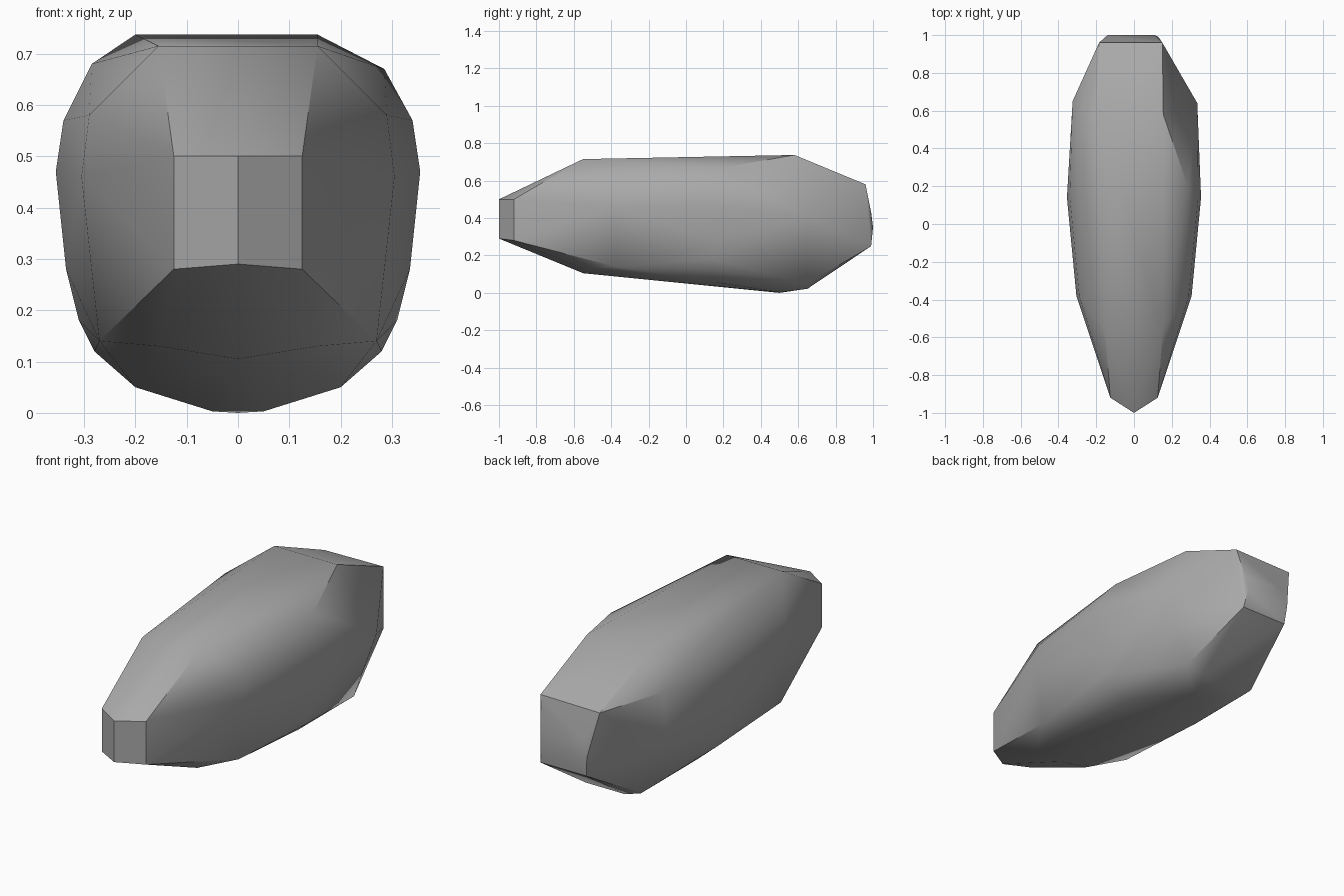
import bpy
import bmesh
import math

default_cube = bpy.data.objects.get("Cube")
if default_cube:
    bpy.data.objects.remove(default_cube, do_unlink=True)


def make_material(name, color):
    material = bpy.data.materials.new(name)
    material.use_nodes = True
    material.diffuse_color = color
    shader = material.node_tree.nodes["Principled BSDF"]
    shader.inputs["Base Color"].default_value = color
    shader.inputs["Roughness"].default_value = 0.8
    return material


def add_section(bm, y, half_profile):
    """Add one cross-section: (half width, height) pairs mirrored across x."""
    for half_width, height in half_profile:
        for side in (-1, 1):
            bm.verts.new((side * half_width, y, height))


def build_stone(name, sections, chips, material):
    """Wrap mirrored sections and a few uneven corners in a faceted skin."""
    bm = bmesh.new()
    for y, half_profile in sections:
        add_section(bm, y, half_profile)
    for corner in chips:
        bm.verts.new(corner)
    bmesh.ops.remove_doubles(bm, verts=bm.verts[:], dist=0.001)
    bmesh.ops.convex_hull(bm, input=bm.verts[:])
    loose = [vert for vert in bm.verts if not vert.link_faces]
    bmesh.ops.delete(bm, geom=loose, context="VERTS")
    bmesh.ops.recalc_face_normals(bm, faces=bm.faces[:])

    mesh = bpy.data.meshes.new(name)
    bm.to_mesh(mesh)
    bm.free()
    mesh.materials.append(material)
    stone = bpy.data.objects.new(name, mesh)
    bpy.context.collection.objects.link(stone)

    # Soft facets with crisp edges at the steep breaks
    bpy.ops.object.select_all(action="DESELECT")
    stone.select_set(True)
    bpy.context.view_layer.objects.active = stone
    bpy.ops.object.shade_smooth_by_angle(angle=math.radians(35))
    return stone


# Cross-sections from the narrow nose to the blunt back
nose_tip = (-1, [(0, .5), (0, .29)])
nose_sides = (-.92, [(.125, .5), (.125, .28)])
front_shoulder = (-.55, [(.155, .715), (.155, .13), (0, .105)])
front_flank = (-.38, [(.29, .58), (.305, .46), (.27, .14)])
middle = (.14, [(.34, .57), (.355, .47), (.335, .28), (.31, .18), (.28, .12)])
belly = (.2, [(.2, .05)])
keel = (.5, [(.05, .003), (0, 0)])
rear_base = (.65, [(.2, .05), (.11, .022)])
rear_rim = (.99, [(.13, .25), (.12, .43)])

# Uneven corners that differ between the two sides
chips = [
    (.285, .2, .67),       # upper left shoulder
    (.155, .58, .737),     # rear crest, left
    (-.2, .58, .737),      # rear crest, right
    (-.285, .3, .68),      # upper right shoulder
    (.335, .64, .41),      # rear left flank
    (-.325, .65, .6),      # rear right flank
    (-.32, .6, .3),        # lower right flank
    (.15, .96, .58),       # back edge, left
    (-.185, .96, .575),    # back edge, right
    (-.14, 1, .35),        # back bulge, right
    (.11, 1, .35),         # back bulge, left
]

stone_grey = make_material("stone grey", (.4, .4, .4, 1))
build_stone(
    "stone",
    [nose_tip, nose_sides, front_shoulder, front_flank, middle,
     belly, keel, rear_base, rear_rim],
    chips,
    stone_grey,
)
